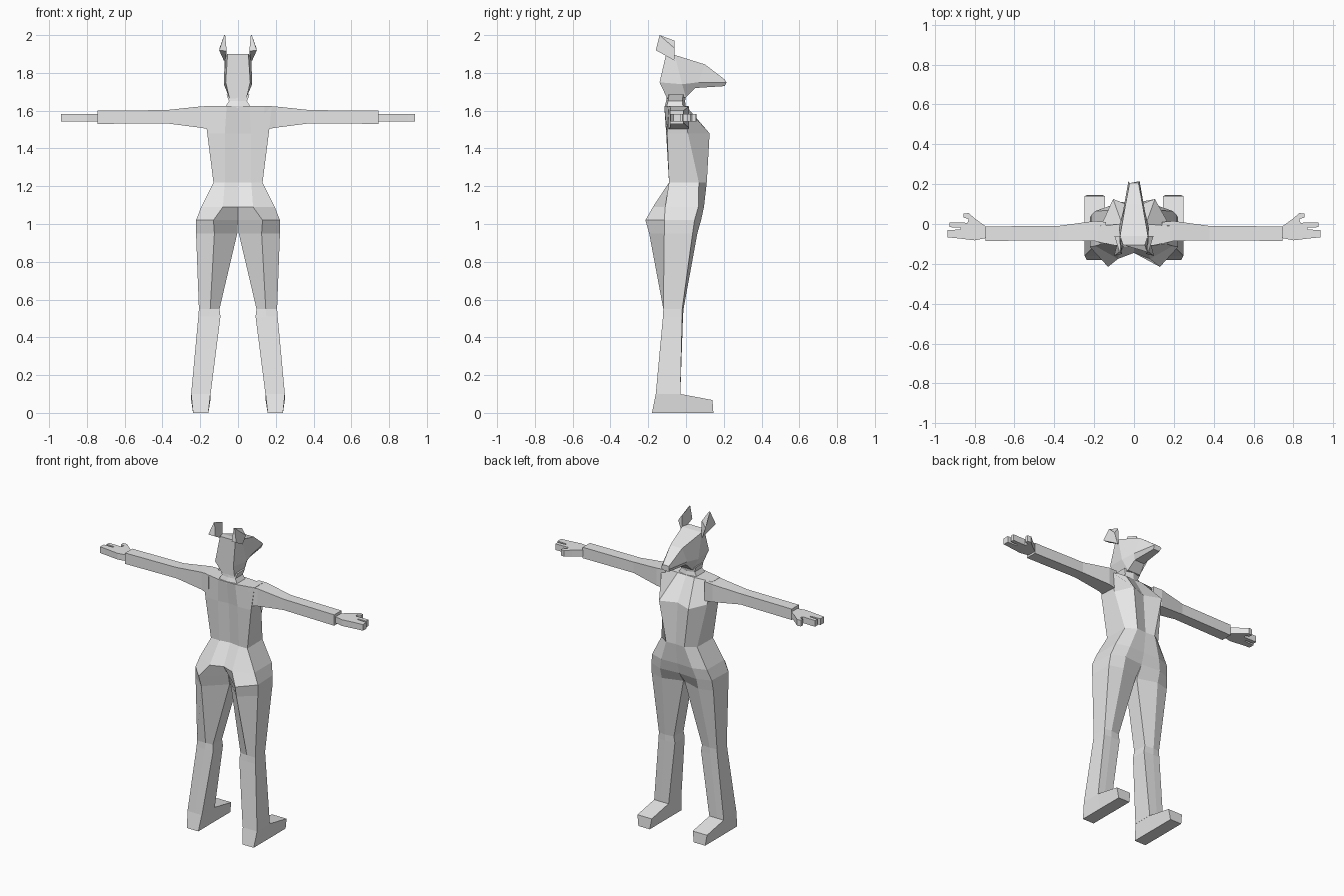
import bpy, bmesh

grey = bpy.data.materials.new("light grey")
grey.diffuse_color = (0.8, 0.8, 0.8, 1)


def loft(name, rings, mirror=False):
    """Skin a list of equal-length 3D rings, cap both ends, flat shaded."""
    bm = bmesh.new()
    loops = [[bm.verts.new(p) for p in ring] for ring in rings]
    n = len(loops[0])
    for a, b in zip(loops, loops[1:]):
        for i in range(n):
            j = (i + 1) % n
            bm.faces.new((a[i], a[j], b[j], b[i]))
    bm.faces.new(loops[0])
    bm.faces.new(loops[-1])
    bmesh.ops.recalc_face_normals(bm, faces=bm.faces)
    mesh = bpy.data.meshes.new(name)
    bm.to_mesh(mesh)
    bm.free()
    mesh.materials.append(grey)
    ob = bpy.data.objects.new(name, mesh)
    bpy.context.collection.objects.link(ob)
    if mirror:
        mod = ob.modifiers.new("mirror", "MIRROR")
        mod.use_mirror_merge = False
    return ob


def both_sides(half):
    """Complete a half ring whose points may touch the centre line."""
    return half + [(-x, y, z) for x, y, z in reversed(half) if x > 0]


def level(z, pts):
    return [(x, y, z) for x, y in pts]


# Torso: half sections from the back centre round to the front centre
torso = [
    (1.625, [(0, -.115), (.06, -.115), (.18, -.09), (.18, -.01), (.06, 0), (0, 0)]),
    (1.48, [(0, -.095), (.07, -.105), (.163, -.10), (.157, .01), (.105, .125), (0, .085)]),
    (1.22, [(0, -.08), (.07, -.09), (.13, -.09), (.127, .068), (.065, .11), (0, .105)]),
    (1.09, [(0, -.145), (.08, -.175), (.195, -.11), (.195, .065), (.11, .095), (0, .09)]),
    (1.02, [(0, -.10), (.13, -.215), (.222, -.115), (.215, .045), (.13, .08), (0, .07)]),
]
loft("torso", [both_sides(level(z, pts)) for z, pts in torso])

# Legs
legs = [
    (1.02, [(.13, -.215), (.222, -.115), (.215, .045), (.13, .08), (0, .07), (0, -.10)]),
    (.95, [(.125, -.195), (.222, -.115), (.22, .035), (.13, .06), (.004, .02), (.004, -.08)]),
    (.55, [(.147, -.12), (.207, -.12), (.207, -.02), (.16, -.013), (.10, -.02), (.098, -.115)]),
    (.51, [(.15, -.122), (.21, -.122), (.21, -.02), (.16, -.016), (.093, -.02), (.093, -.12)]),
    (.10, [(.195, -.16), (.248, -.16), (.248, -.03), (.2, -.03), (.145, -.03), (.145, -.16)]),
]
loft("leg", [level(z, pts) for z, pts in legs], True)

# Feet: narrower at the sole, from heel to toe
foot = [(-.18, -.16, .10), (-.03, -.03, .10), (.145, .14, .068)]
loft("foot", [[(.157, ys, 0), (.238, ys, 0), (.248, yt, zt), (.146, yt, zt)]
              for ys, yt, zt in foot], True)

# Arms: box sections from shoulder to wrist
arm = [(.14, -.10, .01, 1.50, 1.625), (.20, -.085, .015, 1.51, 1.622),
       (.38, -.082, -.01, 1.533, 1.603), (.745, -.085, -.012, 1.53, 1.60)]
loft("arm", [[(x, y0, z0), (x, y1, z0), (x, y1, z1), (x, y0, z1)]
             for x, y0, y1, z0, z1 in arm], True)

# Hands: flat outline with split fingers and a thumb
hand = [(.74, -.07), (.80, -.082), (.90, -.07), (.937, -.067), (.937, -.03), (.87, -.028),
        (.87, -.018), (.925, -.016), (.925, .008), (.835, .006), (.83, .025), (.855, .032),
        (.855, .052), (.83, .055), (.795, .025), (.74, -.015)]
loft("hand", [level(1.542, hand), level(1.582, hand)], True)

# Neck
neck = [(1.615, .07, -.115, .0), (1.65, .048, -.105, -.005), (1.685, .06, -.10, .0)]
loft("neck", [[(-w, y0 + .01, z), (0, y0, z), (w, y0 + .01, z), (w, y1 - .015, z),
               (0, y1, z), (-w, y1 - .015, z)] for z, w, y0, y1 in neck])

# Head: crown, cheek and jaw corners from the back of the skull to the nose
head = [
    [(.055, -.105, 1.90), (.065, -.14, 1.75), (.045, -.10, 1.665)],
    [(.07, -.06, 1.895), (.075, -.02, 1.74), (.045, 0, 1.67)],
    [(.042, .10, 1.845), (.055, .065, 1.75), (.035, .05, 1.72)],
    [(.022, .205, 1.765), (.028, .215, 1.75), (.022, .205, 1.73)],
]
loft("head", [both_sides(h) for h in head])

# Ears: thin tapering wedges, leaning outward and back
ear_inner = [(.068, -.06, 1.865), (.06, -.15, 1.915), (.068, -.14, 2.0), (.07, -.06, 1.97)]
ear_outer = [(.075, -.06, 1.865), (.10, -.16, 1.92), (.073, -.14, 2.0), (.098, -.06, 1.93)]
loft("ear", [ear_inner, ear_outer], True)
